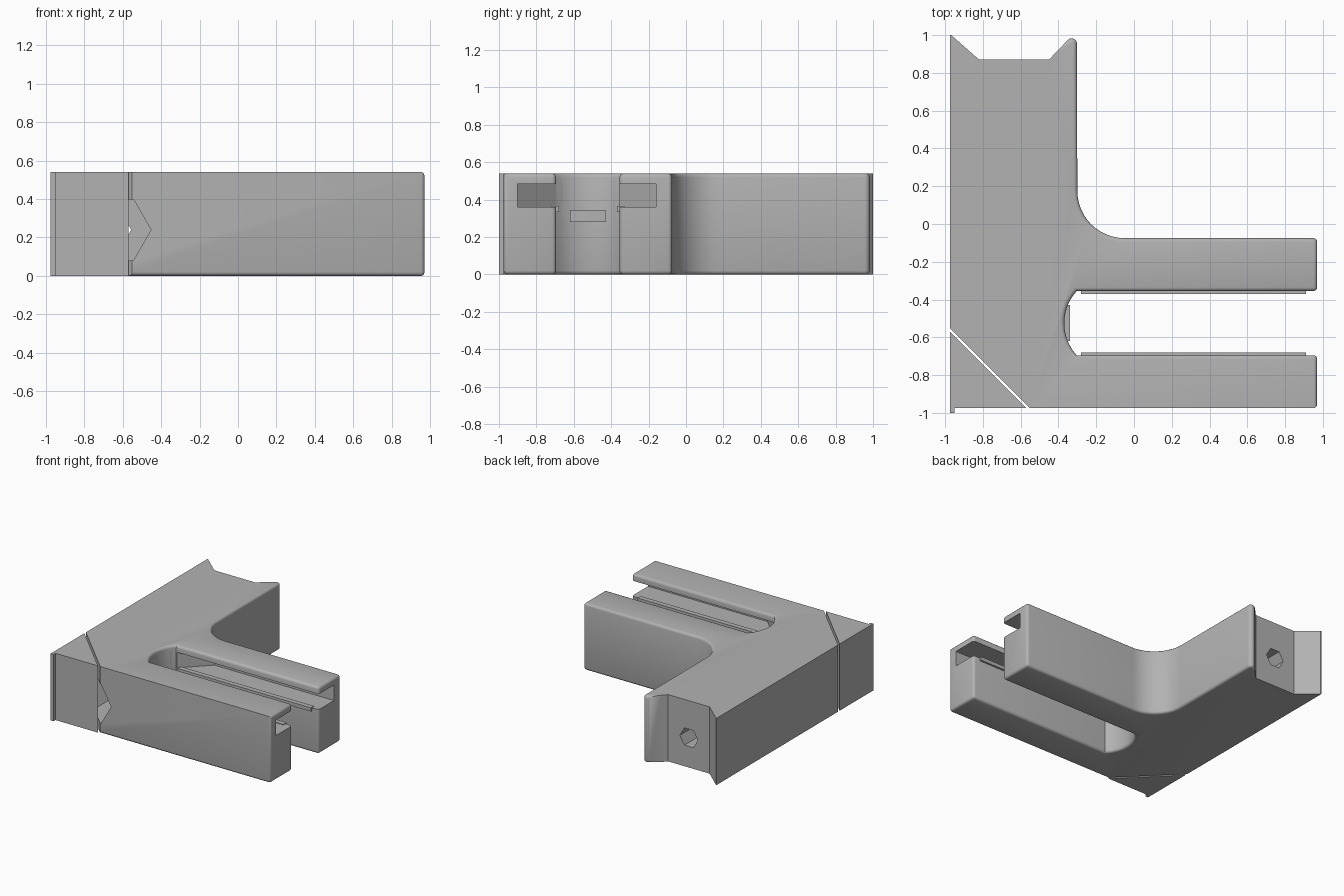
import bpy, bmesh, math
from mathutils import Matrix, Vector

if "Cube" in bpy.data.objects:
    bpy.data.objects.remove(bpy.data.objects["Cube"], do_unlink=True)

H = 0.54
FRONT, LEFT = -0.975, -0.95

grey = bpy.data.materials.new("plain_grey")
grey.use_nodes = True
grey.diffuse_color = (0.45, 0.45, 0.45, 1)
grey.node_tree.nodes["Principled BSDF"].inputs["Base Color"].default_value = grey.diffuse_color


def arc(cx, cy, r, a0, a1, n=12):
    """Points on an arc, angles in degrees."""
    angles = [math.radians(a0 + (a1 - a0) * i / n) for i in range(n + 1)]
    return [(cx + r * math.cos(a), cy + r * math.sin(a)) for a in angles]


def finish(name, bm):
    bmesh.ops.recalc_face_normals(bm, faces=bm.faces)
    mesh = bpy.data.meshes.new(name)
    bm.to_mesh(mesh)
    bm.free()
    mesh.materials.append(grey)
    obj = bpy.data.objects.new(name, mesh)
    bpy.context.collection.objects.link(obj)
    return obj


def prism(name, outline, z0, z1, rounded=None, width=0.02):
    """Extrude an outline upward, then round the edges chosen by a rule."""
    bm = bmesh.new()
    base = bm.faces.new([bm.verts.new((x, y, z0)) for x, y in outline])
    up = bmesh.ops.extrude_face_region(bm, geom=[base], use_keep_orig=True)
    top = [v for v in up["geom"] if isinstance(v, bmesh.types.BMVert)]
    bmesh.ops.translate(bm, verts=top, vec=(0, 0, z1 - z0))
    bmesh.ops.recalc_face_normals(bm, faces=bm.faces)
    if rounded:
        edges = [e for e in bm.edges if rounded(e.verts[0].co, e.verts[1].co)]
        bmesh.ops.bevel(bm, geom=edges, offset=width, segments=3, profile=0.5,
                        affect='EDGES', clamp_overlap=True)
    return finish(name, bm)


def hex_cutter(name, radius, y0, y1):
    bm = bmesh.new()
    place = Matrix.Translation((-0.635, (y0 + y1) / 2, 0.24)) @ Matrix.Rotation(math.pi / 2, 4, 'X')
    spin = Matrix.Rotation(math.pi / 6, 4, 'Z')
    bmesh.ops.create_cone(bm, cap_ends=True, segments=6, radius1=radius,
                          radius2=radius, depth=y1 - y0, matrix=place)
    # Put a corner of the hexagon toward +x
    if max(v.co.x for v in bm.verts) < -0.635 + radius * 0.95:
        bmesh.ops.transform(bm, verts=bm.verts, matrix=place @ spin @ place.inverted())
    return finish(name, bm)


def cut(obj, cutter):
    mod = obj.modifiers.new("cut", 'BOOLEAN')
    mod.operation = 'DIFFERENCE'
    mod.solver = 'EXACT'
    mod.object = cutter
    bpy.context.view_layer.objects.active = obj
    bpy.ops.object.modifier_apply(modifier=mod.name)
    cutter.hide_render = True
    bpy.data.objects.remove(cutter, do_unlink=True)


def body_edge(a, b):
    """Round the rims and the arm ends; keep the outer corner faces crisp."""
    mid = (a + b) / 2
    if abs(a.z - b.z) > 0.1:
        return mid.x > 0.96
    if mid.x < LEFT + 0.01 or abs(mid.x + mid.y + 1.525) < 0.01:
        return False
    if mid.y > 0.8 and mid.x < -0.35:
        return False
    return mid.y > FRONT + 0.01 or mid.z < 0.1


# Main body: an L with an open slot along one arm
outline = [(LEFT, -0.575), (-0.55, FRONT), (0.97, FRONT), (0.97, -0.695)]
outline += arc(-0.115, -0.525, 0.254, 222, 138, 14)
outline += [(0.97, -0.355), (0.97, -0.075)]
outline += arc(-0.05, 0.175, 0.25, 270, 180)
outline += arc(-0.33, 0.955, 0.028, 0, 135, 6)
outline += [(-0.45, 0.87), (-0.82, 0.87), (LEFT, 0.985)]
body = prism("bracket_body", outline, 0, H, body_edge)

# Wide channel hidden under the slot lips
cut(body, prism("channel_cutter", [(1.1, -0.9), (1.1, -0.16), (-0.1, -0.16), (-0.33, -0.39),
                                   (-0.33, -0.66), (-0.1, -0.9)], 0.36, 0.485))
# Screw bore and its larger head pocket
cut(body, hex_cutter("bore_cutter", 0.08, -1.2, 1.2))
cut(body, hex_cutter("pocket_cutter", 0.183, -1.2, 0.0))

# Slot details: thin guide ridges and an end ledge
ridges = []
for name, y0, y1 in (("front_guide_ridge", -0.72, -0.68), ("back_guide_ridge", -0.37, -0.33)):
    ridges.append(prism(name, [(-0.28, y0), (0.91, y0), (0.91, y1), (-0.28, y1)], 0.335, 0.365))
ledge = prism("slot_end_ledge", [(-0.4, -0.62), (-0.34, -0.62), (-0.34, -0.43), (-0.4, -0.43)],
              0.28, 0.345)

# Thin outer side plate
plate = prism("side_plate", [(-0.975, -0.55), (LEFT, -0.575), (LEFT, 0.985), (-0.968, 1.0),
                             (-0.975, 1.0)], 0, H)

# Loose corner cap beyond the diagonal gap
cap = prism("corner_cap", [(-0.975, -0.57), (-0.975, -1.0), (LEFT, -1.0), (LEFT, FRONT),
                           (-0.57, FRONT)], 0, H)

for obj in (body, plate, cap, ledge, *ridges):
    bpy.ops.object.select_all(action='DESELECT')
    obj.select_set(True)
    bpy.context.view_layer.objects.active = obj
    bpy.ops.object.shade_smooth_by_angle(angle=math.radians(35))
